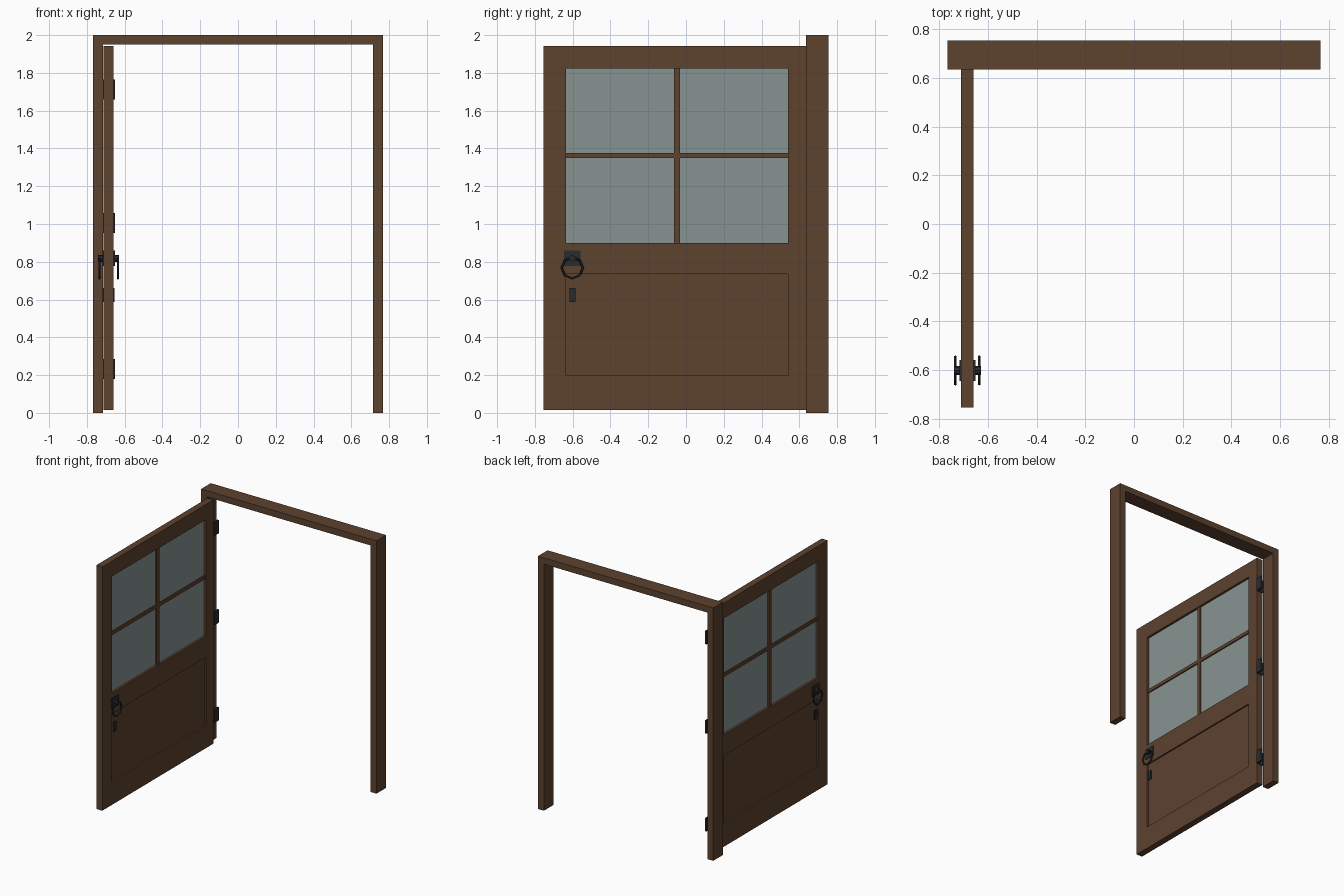
import bpy, math
from mathutils import Matrix

if "Cube" in bpy.data.objects:
    bpy.data.objects.remove(bpy.data.objects["Cube"])


def material(name, colour):
    m = bpy.data.materials.new(name)
    m.diffuse_color = (*colour, 1)
    m.use_nodes = True
    m.node_tree.nodes["Principled BSDF"].inputs["Base Color"].default_value = m.diffuse_color
    return m


WOOD = material("brown wood", (0.110, 0.054, 0.028))
GLASS = material("grey green glass", (0.245, 0.295, 0.285))
IRON = material("dark iron", (0.022, 0.024, 0.027))


def finish(name, mat):
    ob = bpy.context.object
    ob.name = name
    ob.data.materials.append(mat)
    return ob


def box(name, x, y, z, mat):
    """Box from (min, max) ranges on each axis."""
    bpy.ops.mesh.primitive_cube_add(size=1)
    ob = finish(name, mat)
    ranges = (x, y, z)
    size = [b - a for a, b in ranges]
    centre = [(a + b) / 2 for a, b in ranges]
    ob.data.transform(Matrix.Translation(centre) @ Matrix.Diagonal((*size, 1)))
    return ob


# Door frame: two posts and a header
FY = (0.635, 0.755)
box("frame_post_left", (-0.767, -0.715), FY, (0, 1.95), WOOD)
box("frame_post_right", (0.715, 0.767), FY, (0, 1.95), WOOD)
box("frame_header", (-0.767, 0.767), FY, (1.95, 2.0), WOOD)

# Open door: stiles and rails around the window and lower panel
CX, HALF = -0.685, 0.026


def layer(half):
    return (CX - half, CX + half)


BOTTOM, TOP = 0.015, 1.943
INNER = (-0.635, 0.54)
box("lock_stile", layer(HALF), (-0.755, INNER[0]), (BOTTOM, TOP), WOOD)
box("hinge_stile", layer(HALF), (INNER[1], 0.635), (BOTTOM, TOP), WOOD)
for name, z in (("bottom_rail", (BOTTOM, 0.197)),
                ("middle_rail", (0.735, 0.90)),
                ("top_rail", (1.822, TOP))):
    box(name, layer(HALF), INNER, z, WOOD)
box("lower_panel", layer(0.014), INNER, (0.197, 0.735), WOOD)
box("window_glass", layer(0.008), INNER, (0.90, 1.822), GLASS)

# Window bars
box("window_bar_upright", layer(0.018), (-0.064, -0.031), (0.90, 1.822), WOOD)
for name, y in (("window_bar_front", (INNER[0], -0.064)),
                ("window_bar_back", (-0.031, INNER[1]))):
    box(name, layer(0.018), y, (1.35, 1.377), WOOD)

# Handle and lock plate on both faces
HY = -0.602
for side, label in ((1, "right"), (-1, "left")):
    def out(a, b):
        return tuple(sorted((CX + side * a, CX + side * b)))

    box("handle_plate_" + label, out(HALF, 0.033), (HY - 0.043, HY + 0.043), (0.778, 0.86), IRON)
    box("lock_plate_" + label, out(HALF, 0.032), (HY - 0.016, HY + 0.016), (0.587, 0.66), IRON)
    # Short boss that carries the ring
    bpy.ops.mesh.primitive_cylinder_add(
        vertices=8, radius=0.018, depth=0.026,
        location=(CX + side * 0.043, HY, 0.818), rotation=(0, math.pi / 2, 0))
    finish("handle_boss_" + label, IRON)
    # Eight-sided pull ring
    bpy.ops.mesh.primitive_torus_add(
        major_segments=8, minor_segments=6, major_radius=0.056, minor_radius=0.006,
        location=(CX + side * 0.049, HY, 0.768), rotation=(0, math.pi / 2, 0))
    finish("pull_ring_" + label, IRON)

# Hinges behind the door edge
for i, z in enumerate((0.232, 1.005, 1.712)):
    box(f"hinge_{i + 1}", (-0.664, -0.651), (0.637, 0.692), (z - 0.052, z + 0.052), IRON)
    box(f"hinge_leaf_{i + 1}", (-0.715, -0.664), (0.635, 0.641), (z - 0.052, z + 0.052), IRON)
